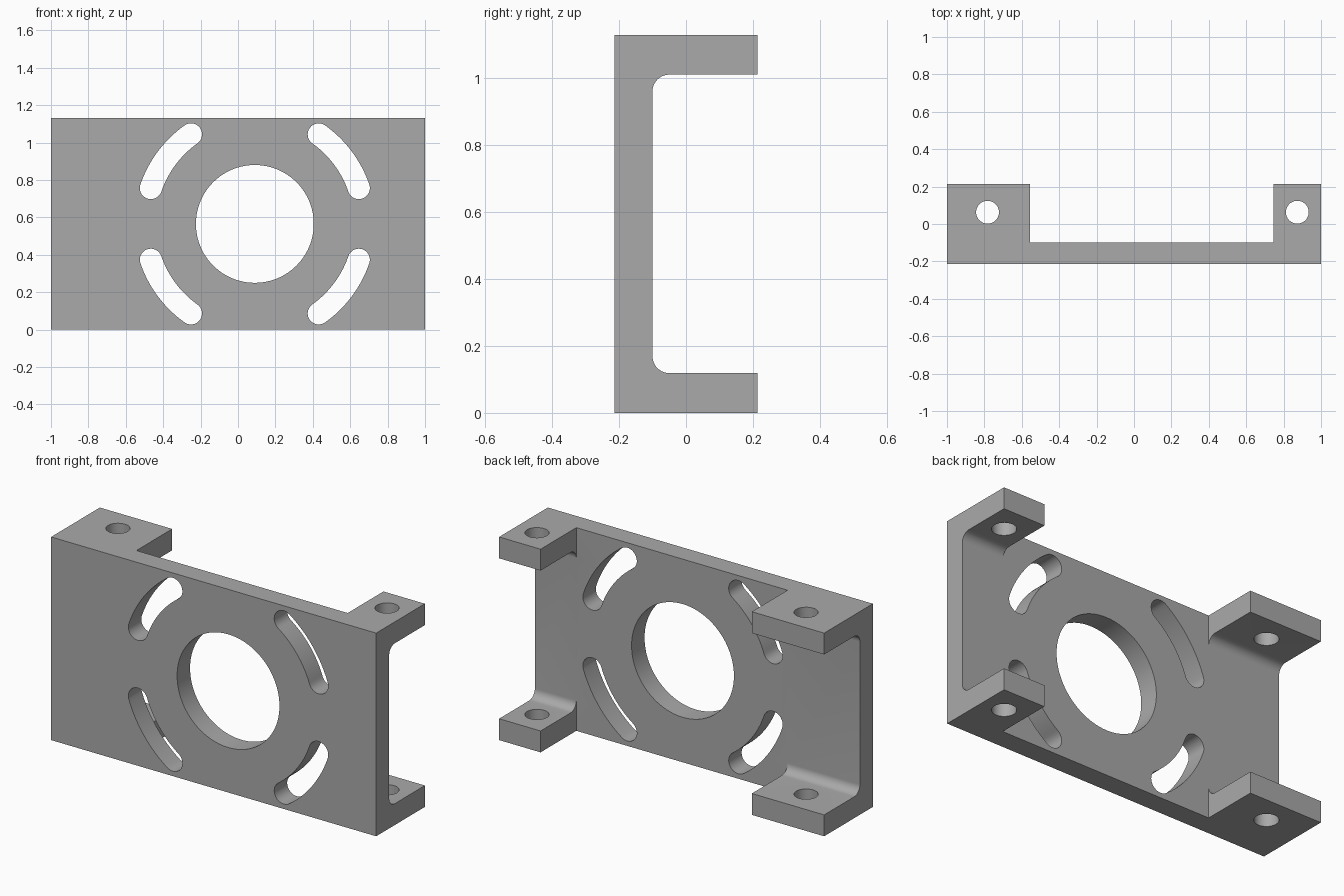
import bpy, bmesh
from math import sin, cos, pi, radians
from mathutils import Vector

if "Cube" in bpy.data.objects:
    bpy.data.objects.remove(bpy.data.objects["Cube"], do_unlink=True)

# Overall sizes
HEIGHT, DEPTH, WALL, TAB, FILLET = 1.13, 0.214, -0.1, 0.119, 0.05
CX, CZ = 0.09, HEIGHT / 2
TAB_X = (-0.555, 0.745)

metal = bpy.data.materials.new("grey metal")
metal.use_nodes = True
GREY = (0.4, 0.4, 0.4, 1)
metal.diffuse_color = GREY
metal.node_tree.nodes["Principled BSDF"].inputs["Base Color"].default_value = GREY


def arc(cx, cy, r, start, end, steps):
    """Points on an arc, angles in degrees."""
    angles = [radians(start + (end - start) * i / steps) for i in range(steps + 1)]
    return [(cx + r * cos(a), cy + r * sin(a)) for a in angles]


def prism(name, points, axis, low, high):
    """Extrude a flat outline along one axis."""
    place = {"x": lambda u, v, w: (w, u, v),
             "y": lambda u, v, w: (u, w, v),
             "z": lambda u, v, w: (u, v, w)}[axis]
    bm = bmesh.new()
    face = bm.faces.new([bm.verts.new(place(u, v, low)) for u, v in points])
    moved = bmesh.ops.extrude_face_region(bm, geom=[face])["geom"]
    shift = Vector(place(0, 0, high - low))
    bmesh.ops.translate(bm, vec=shift,
                        verts=[g for g in moved if isinstance(g, bmesh.types.BMVert)])
    bmesh.ops.recalc_face_normals(bm, faces=bm.faces)
    mesh = bpy.data.meshes.new(name)
    bm.to_mesh(mesh)
    bm.free()
    mesh.materials.append(metal)
    obj = bpy.data.objects.new(name, mesh)
    bpy.context.collection.objects.link(obj)
    return obj


# C-shaped channel with filleted inside corners
profile = [(-DEPTH, 0), (DEPTH, 0), (DEPTH, TAB)]
profile += arc(WALL + FILLET, TAB + FILLET, FILLET, 270, 180, 10)
profile += arc(WALL + FILLET, HEIGHT - TAB - FILLET, FILLET, 180, 90, 10)
profile += [(DEPTH, HEIGHT - TAB), (DEPTH, HEIGHT), (-DEPTH, HEIGHT)]
bracket = prism("mounting_bracket", profile, "x", -1, 1)

# Gap between the tabs, leaving only the plate
left, right = TAB_X
cutters = [prism("gap_cutter", [(left, WALL), (right, WALL), (right, 1), (left, 1)],
                 "z", -0.2, HEIGHT + 0.2)]

# Large central hole
cutters.append(prism("centre_hole_cutter", arc(CX, CZ, 0.315, 0, 360, 96)[:-1],
                     "y", -0.5, 0))

# Four curved slots around the central hole
R, HALF, A0, A1 = 0.588, 0.059, 19, 54.5
end0, end1 = arc(0, 0, R, A0, A1, 1)
slot = arc(0, 0, R + HALF, A0, A1, 20)
slot += arc(*end1, HALF, A1, A1 + 180, 16)[1:]
slot += arc(0, 0, R - HALF, A1, A0, 20)[1:]
slot += arc(*end0, HALF, A0 + 180, A0 + 360, 16)[1:-1]
for sx in (-1, 1):
    for sz in (-1, 1):
        outline = [(CX + sx * u, CZ + sz * v) for u, v in slot]
        cutters.append(prism("slot_cutter", outline, "y", -0.5, 0))

# Bolt holes through the upper and lower tabs
for x in (-0.783, 0.873):
    cutters.append(prism("bolt_hole_cutter", arc(x, 0.063, 0.061, 0, 360, 48)[:-1],
                         "z", -0.2, HEIGHT + 0.2))

# Cut everything and bake the result
for cutter in cutters:
    mod = bracket.modifiers.new(cutter.name, "BOOLEAN")
    mod.operation, mod.solver, mod.object = "DIFFERENCE", "EXACT", cutter
    cutter.hide_render = True
graph = bpy.context.evaluated_depsgraph_get()
baked = bpy.data.meshes.new_from_object(bracket.evaluated_get(graph))
bracket.modifiers.clear()
bracket.data = baked
for cutter in cutters:
    bpy.data.objects.remove(cutter, do_unlink=True)

# Smooth curved walls, keep edges sharp
bpy.ops.object.select_all(action="DESELECT")
bracket.select_set(True)
bpy.context.view_layer.objects.active = bracket
bpy.ops.object.shade_smooth_by_angle(angle=radians(30))
